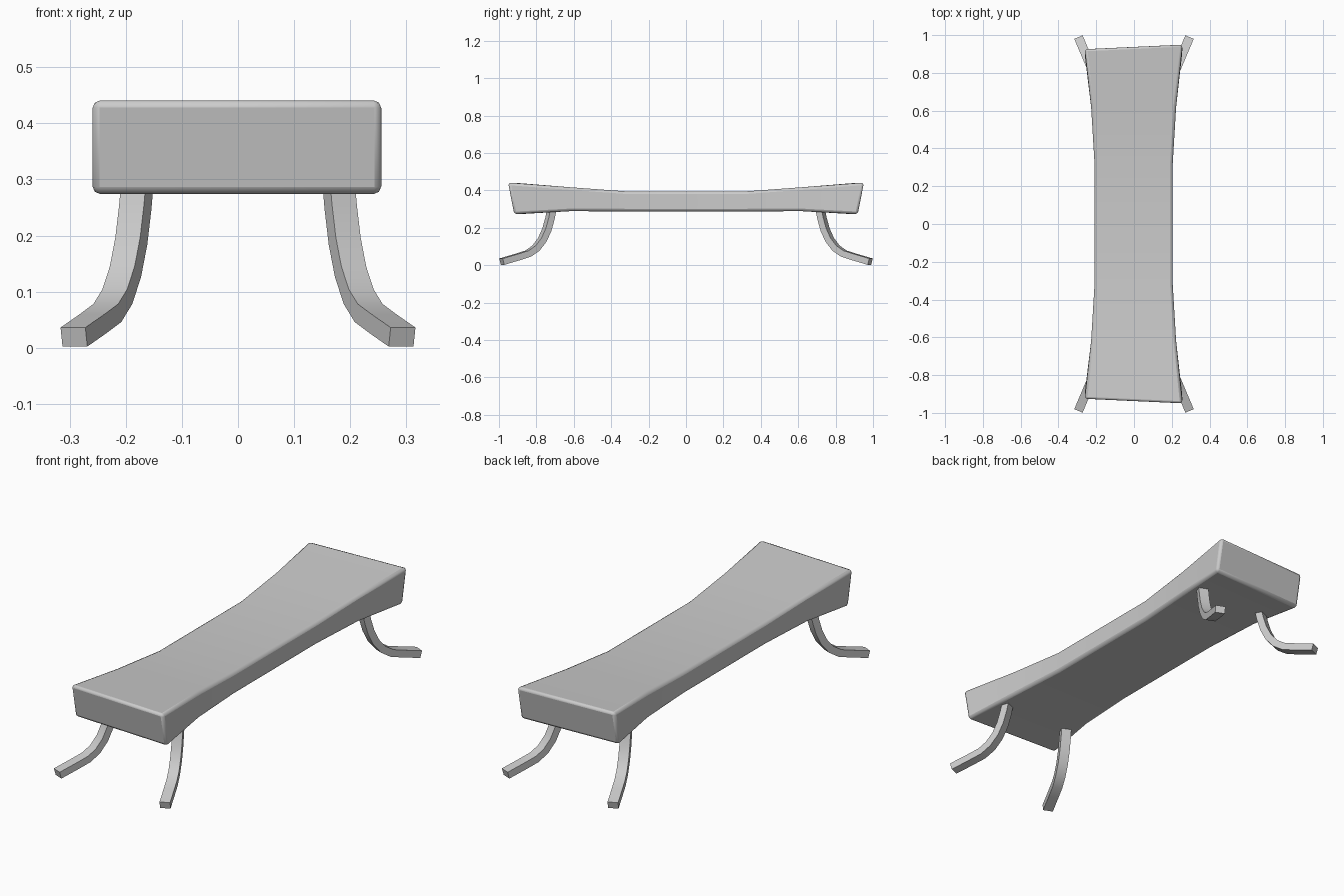
import bpy, bmesh, math
from mathutils import Vector

cube = bpy.data.objects.get("Cube")
if cube:
    bpy.data.objects.remove(cube, do_unlink=True)

grey = bpy.data.materials.new("plain grey")
grey.use_nodes = True
colour = (0.6, 0.6, 0.6, 1)
grey.diffuse_color = colour
grey.node_tree.nodes["Principled BSDF"].inputs["Base Color"].default_value = colour


def loft(name, rings, bevel=0, angle=40):
    """Skin four-sided rings into a capped solid."""
    bm = bmesh.new()
    loops = [[bm.verts.new(p) for p in ring] for ring in rings]
    for a, b in zip(loops, loops[1:]):
        for i in range(4):
            j = (i + 1) % 4
            bm.faces.new((a[i], a[j], b[j], b[i]))
    bm.faces.new(loops[0][::-1])
    bm.faces.new(loops[-1])
    bmesh.ops.recalc_face_normals(bm, faces=bm.faces)
    mesh = bpy.data.meshes.new(name)
    bm.to_mesh(mesh)
    bm.free()
    mesh.materials.append(grey)
    obj = bpy.data.objects.new(name, mesh)
    bpy.context.collection.objects.link(obj)
    if bevel:
        mod = obj.modifiers.new("rounded edges", 'BEVEL')
        mod.width = bevel
        mod.segments = 2
        mod.limit_method = 'ANGLE'
        mod.angle_limit = math.radians(40)
    bpy.ops.object.select_all(action='DESELECT')
    obj.select_set(True)
    bpy.context.view_layer.objects.active = obj
    bpy.ops.object.shade_smooth_by_angle(angle=math.radians(angle))
    return obj


# Bench seat: waisted plan, flared ends, slightly skewed end faces
# Each station: y at top, y at bottom, half width, top z, bottom z
half = [(0.32, 0.32, 0.207, 0.395, 0.288),
        (0.62, 0.62, 0.225, 0.417, 0.289),
        (0.94, 0.907, 0.259, 0.442, 0.273)]
stations = [(-yt, -yb, w, t, b) for yt, yb, w, t, b in reversed(half)] + half
rings = []
for yt, yb, w, top, bottom in stations:
    skew = math.copysign(0.012, yt) if abs(yt) > 0.9 else 0
    rings.append([(-w - 0.002, yt - skew, top), (w - 0.002, yt + skew, top),
                  (w - 0.002, yb + skew, bottom), (-w - 0.002, yb - skew, bottom)])
loft("bench_seat", rings, bevel=0.014)

# Splayed legs: outward distance and height along a curve
path = [(-0.005, 0.31), (0.008, 0.25), (0.026, 0.19), (0.053, 0.135),
        (0.09, 0.091), (0.135, 0.062), (0.2, 0.043), (0.288, 0.019)]
path = [Vector(p) for p in path]
outward = Vector((0.39, 0.92, 0)).normalized()
across = Vector((outward.y, -outward.x, 0))
up = Vector((0, 0, 1))
for side, sx in (("left", 1), ("right", -1)):
    for end, sy in (("front", -1), ("back", 1)):
        rings = []
        for i, p in enumerate(path):
            tangent = (path[min(i + 1, len(path) - 1)] - path[max(i - 1, 0)]).normalized()
            normal = outward * -tangent.y + up * tangent.x
            centre = Vector((0.18, 0.72, 0)) + outward * p.x + up * p.y
            ring = []
            for a, n in ((-1, -1), (1, -1), (1, 1), (-1, 1)):
                v = centre + across * a * 0.024 + normal * n * 0.0175
                ring.append((v.x * sx, v.y * sy, v.z))
            rings.append(ring)
        loft(f"{end}_{side}_leg", rings)
